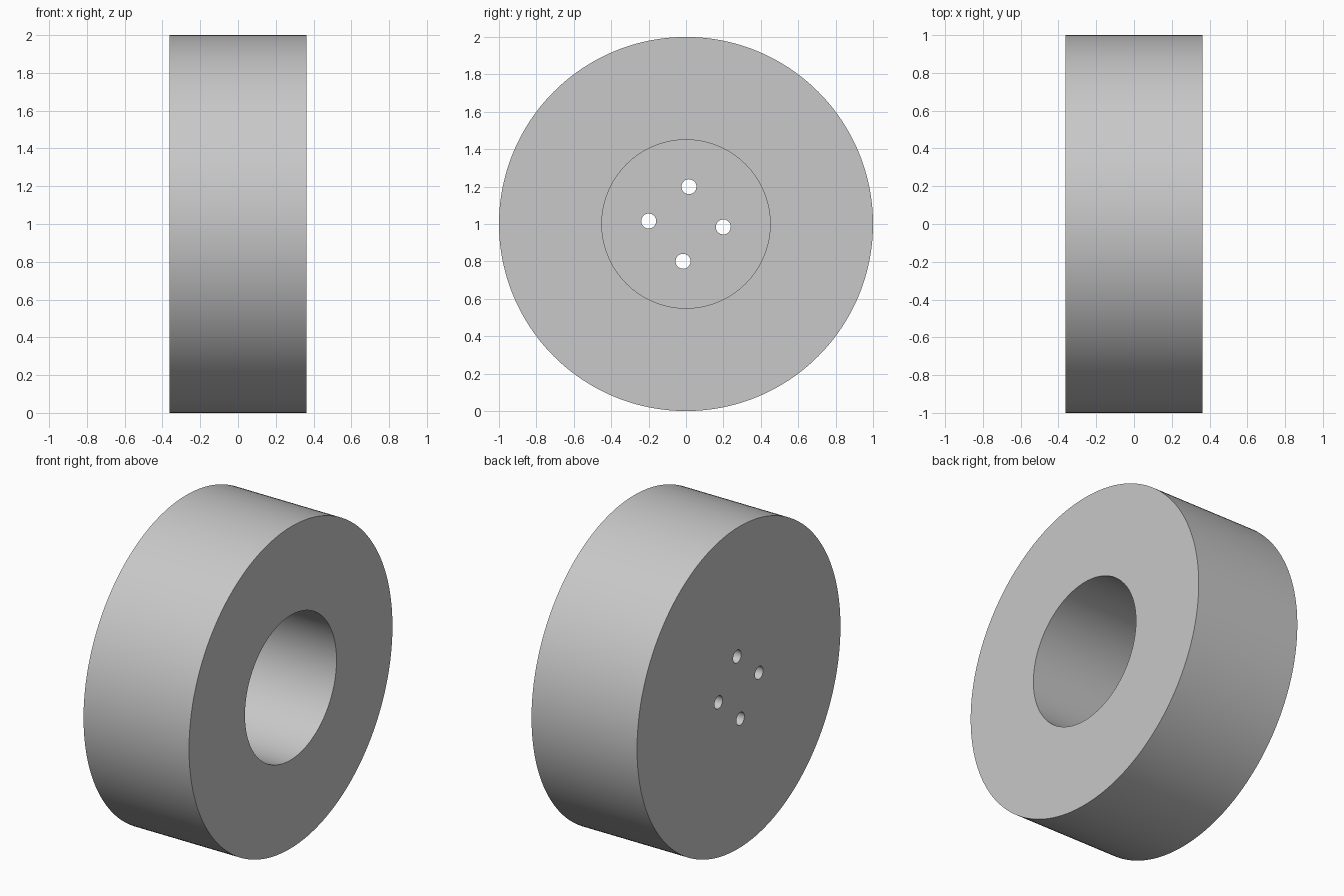
import bpy
from math import cos, sin, pi, radians

if "Cube" in bpy.data.objects:
    bpy.data.objects.remove(bpy.data.objects["Cube"], do_unlink=True)

HALF_WIDTH = 0.363
FLOOR = 0.09          # thickness of the drilled end plate
CENTRE_Z = 1.0

grey = bpy.data.materials.new("plain grey")
grey.use_nodes = True
grey.diffuse_color = (0.58, 0.58, 0.58, 1)
grey.node_tree.nodes["Principled BSDF"].inputs["Base Color"].default_value = (0.58, 0.58, 0.58, 1)


def axle_cylinder(name, radius, x0, x1, y=0, z=0, sides=128):
    """Cylinder lying along x, offset from the wheel axis by y and z."""
    bpy.ops.mesh.primitive_cylinder_add(
        vertices=sides, radius=radius, depth=x1 - x0,
        location=((x0 + x1) / 2, y, CENTRE_Z + z), rotation=(0, pi / 2, 0))
    obj = bpy.context.object
    obj.name = name
    bpy.ops.object.transform_apply(location=True, rotation=True, scale=True)
    obj.data.materials.append(grey)
    return obj


# Solid drum
wheel = axle_cylinder("wheel_body", 1.0, -HALF_WIDTH, HALF_WIDTH, sides=192)

# Deep central recess, open towards +x
cutters = [axle_cylinder("recess_cutter", 0.45, FLOOR - HALF_WIDTH, HALF_WIDTH + 0.2)]

# Four bolt holes through the end plate, turned slightly off the vertical
for i in range(4):
    a = radians(-4.5) + i * pi / 2
    cutters.append(axle_cylinder(
        f"bolt_hole_cutter_{i + 1}", 0.04, -HALF_WIDTH - 0.1, FLOOR - HALF_WIDTH + 0.1,
        0.2 * cos(a), 0.2 * sin(a), sides=32))

# Cut, then bake so that the hole rims can be kept sharp
bpy.ops.object.select_all(action="DESELECT")
wheel.select_set(True)
bpy.context.view_layer.objects.active = wheel
for cutter in cutters:
    mod = wheel.modifiers.new(cutter.name, "BOOLEAN")
    mod.operation = "DIFFERENCE"
    mod.solver = "EXACT"
    mod.object = cutter
    bpy.ops.object.modifier_apply(modifier=mod.name)
for cutter in cutters:
    bpy.data.objects.remove(cutter, do_unlink=True)

bpy.ops.object.shade_smooth_by_angle(angle=radians(30))
